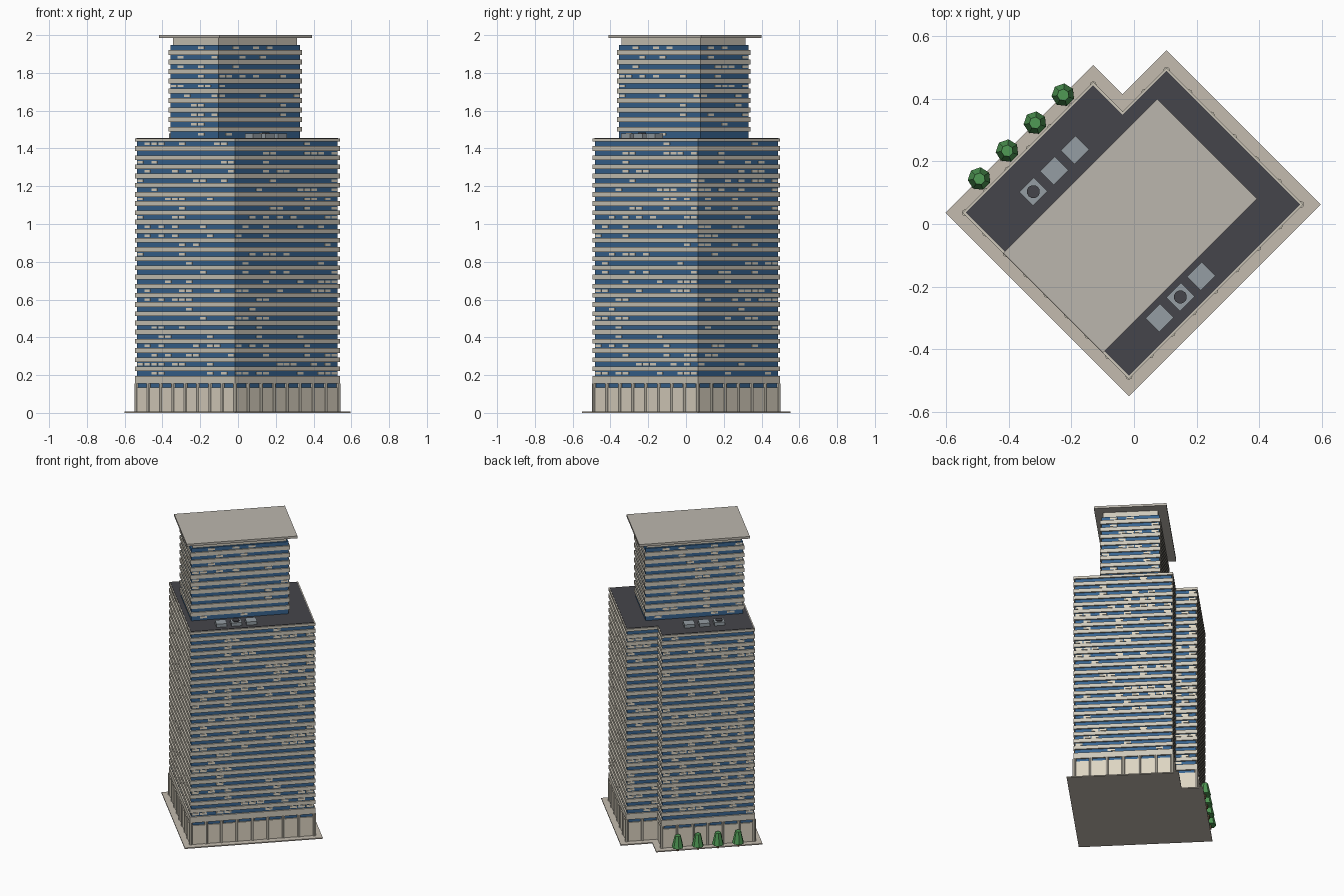
import bpy, bmesh, math, random
from mathutils import Matrix, Vector

if "Cube" in bpy.data.objects:
    bpy.data.objects.remove(bpy.data.objects["Cube"])

random.seed(4)
TURN = Matrix.Rotation(math.radians(45), 4, 'Z')   # whole plan is turned 45 degrees


def material(name, rgb):
    m = bpy.data.materials.new(name)
    m.diffuse_color = (*rgb, 1)
    m.use_nodes = True
    m.node_tree.nodes["Principled BSDF"].inputs["Base Color"].default_value = m.diffuse_color
    return m


STONE = material("stone", (0.62, 0.58, 0.49))
PAVING = material("paving", (0.55, 0.50, 0.43))
CAP = material("cap_stone", (0.50, 0.47, 0.42))
GLASS = material("blue_glass", (0.04, 0.13, 0.28))
LIT = material("lit_window", (0.72, 0.66, 0.54))
ROOF = material("dark_roof", (0.06, 0.06, 0.07))
METAL = material("metal", (0.30, 0.34, 0.37))
LEAF = material("leaf", (0.08, 0.32, 0.09))
BARK = material("bark", (0.20, 0.12, 0.06))


def finish(bm, name, mat):
    bm.transform(TURN)
    me = bpy.data.meshes.new(name)
    bm.to_mesh(me)
    bm.free()
    me.materials.append(mat)
    bpy.context.collection.objects.link(bpy.data.objects.new(name, me))


def prism(bm, outline, z0, z1):
    low = [bm.verts.new((u, v, z0)) for u, v in outline]
    top = [bm.verts.new((u, v, z1)) for u, v in outline]
    bm.faces.new(low[::-1])
    bm.faces.new(top)
    n = len(low)
    for i in range(n):
        j = (i + 1) % n
        bm.faces.new((low[i], low[j], top[j], top[i]))


def prisms(name, mat, outline, levels):
    bm = bmesh.new()
    for z0, z1 in levels:
        prism(bm, outline, z0, z1)
    finish(bm, name, mat)


def box(bm, centre, size, angle=0.0):
    m = Matrix.Translation(centre) @ Matrix.Rotation(angle, 4, 'Z') @ Matrix.Diagonal((*size, 1))
    bmesh.ops.create_cube(bm, size=1, matrix=m)


def cone(bm, u, v, z0, z1, r0, r1, sides):
    bmesh.ops.create_cone(bm, cap_ends=True, segments=sides, radius1=r0, radius2=r1,
                          depth=z1 - z0, matrix=Matrix.Translation((u, v, (z0 + z1) / 2)))


# Plan outlines, grown by d
def notched(d):
    return [(-0.361 - d, -0.338 - d), (0.426 + d, -0.338 - d), (0.426 + d, 0.279 + d),
            (0.228 + d, 0.279 + d), (0.228 + d, 0.412 + d), (-0.361 - d, 0.412 + d)]


def rect(u0, u1, v0, v1, d=0.0):
    return [(u0 - d, v0 - d), (u1 + d, v0 - d), (u1 + d, v1 + d), (u0 - d, v1 + d)]


def upper(d):
    return rect(-0.332, 0.293, -0.186, 0.19, d)


def edges(outline):
    for i, p in enumerate(outline):
        a, b = Vector(p), Vector(outline[(i + 1) % len(outline)])
        d = b - a
        yield a, d, d.length, math.atan2(d.y, d.x)


def lit_windows(name, outline, rows):
    bm = bmesh.new()
    for z in rows:
        for a, d, length, ang in edges(outline):
            n = max(1, round(length / 0.052))
            for i in range(n):
                if random.random() < 0.24:
                    p = a + d * ((i + 0.5) / n)
                    box(bm, (p.x, p.y, z), (0.044, 0.006, 0.013), ang)
    finish(bm, name, LIT)


# Ground slab
prisms("plinth", PAVING, notched(0.039), [(0, 0.007)])

# Main block: glass core, floor bands, roof
STEP = 0.0486
prisms("main_glass", GLASS, notched(-0.009), [(0.001, 1.44)])
bands = [(0.155, 0.195)] + [(0.2208 + STEP * k, 0.2458 + STEP * k) for k in range(25)] + [(1.436, 1.453)]
prisms("main_floor_bands", STONE, notched(0), bands)
prisms("main_roof", ROOF, notched(-0.007), [(1.44, 1.456)])
lit_windows("main_lit_windows", notched(-0.009), [0.209 + STEP * k for k in range(26)])

# Ground floor panels and round columns
panels, columns = bmesh.new(), bmesh.new()
for a, d, length, ang in edges(notched(-0.006)):
    n = max(1, round(length / 0.096))
    for i in range(n):
        p = a + d * ((i + 0.5) / n)
        box(panels, (p.x, p.y, 0.071), (length / n - 0.018, 0.008, 0.128), ang)
        q = a + d * (i / n)
        cone(columns, q.x, q.y, 0.007, 0.156, 0.011, 0.011, 8)
finish(panels, "lobby_panels", LIT)
finish(columns, "lobby_columns", STONE)

# Upper block with neck and overhanging cap
STEP2 = 0.0509
prisms("upper_glass", GLASS, upper(-0.008), [(1.45, 1.947)])
prisms("upper_floor_bands", STONE, upper(0),
       [(1.4885 + STEP2 * k, 1.5145 + STEP2 * k) for k in range(9)])
lit_windows("upper_lit_windows", upper(-0.008), [1.476 + STEP2 * k for k in range(10)])
prisms("upper_neck", STONE, upper(-0.018), [(1.946, 1.986)])
prisms("cap_roof", CAP, rect(-0.36, 0.334, -0.22, 0.23), [(1.985, 2.0)])

# Rooftop cooling units, one fan per row
units, fans = bmesh.new(), bmesh.new()
for v, fan in ((0.30, 0), (-0.269, 1)):
    for i in range(3):
        u = -0.154 + 0.094 * i
        box(units, (u, v, 1.466), (0.066, 0.062, 0.024))
        if i == fan:
            cone(fans, u, v, 1.477, 1.484, 0.021, 0.021, 12)
finish(units, "cooling_units", METAL)
finish(fans, "cooling_fans", ROOF)

# Row of trees along one side
trunks, crowns = bmesh.new(), bmesh.new()
for i in range(4):
    u = -0.247 + 0.126 * i
    cone(trunks, u, 0.451, 0, 0.035, 0.008, 0.007, 6)
    cone(crowns, u, 0.451, 0.025, 0.105, 0.037, 0.019, 7)
finish(trunks, "tree_trunks", BARK)
finish(crowns, "tree_crowns", LEAF)
